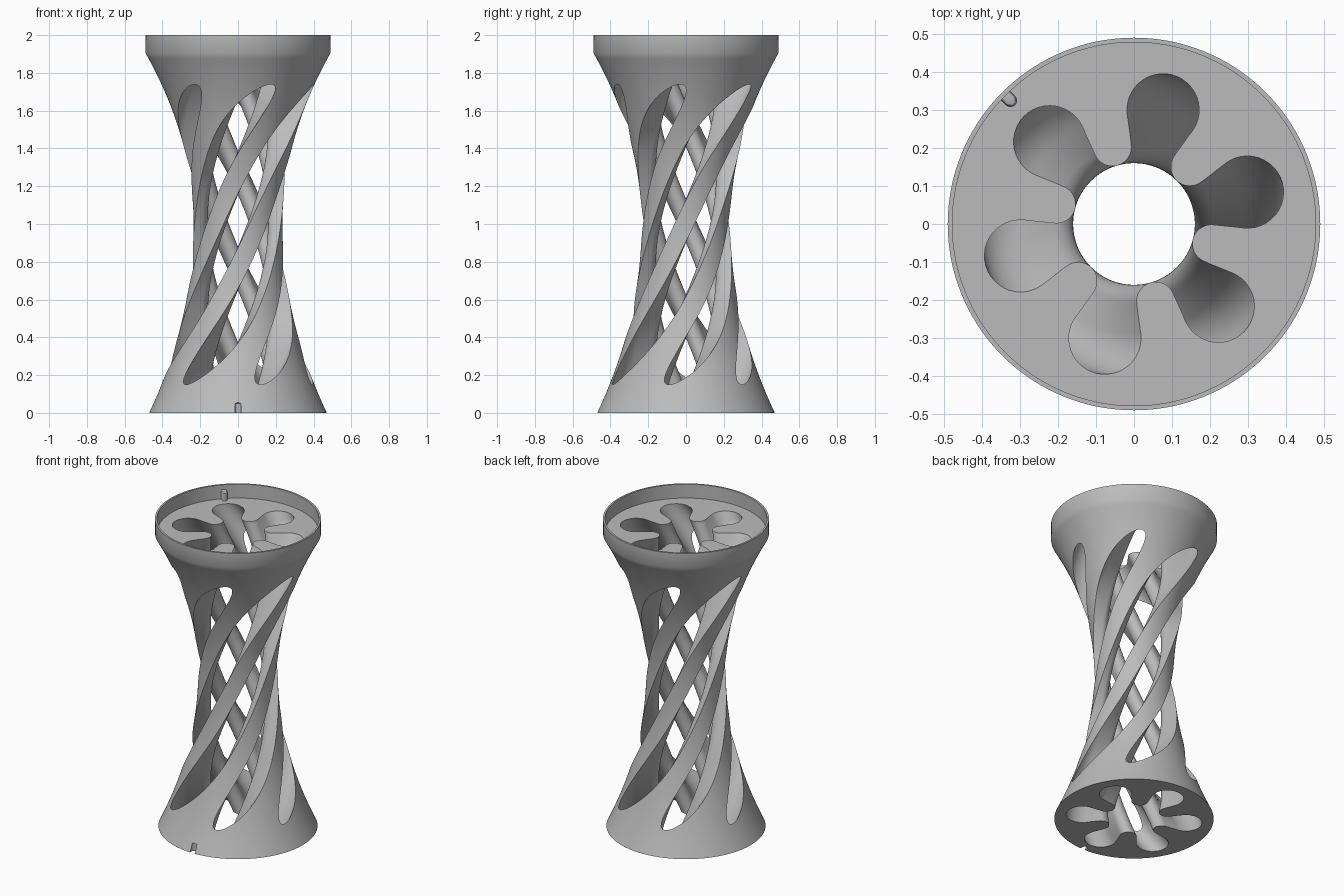
import bpy, bmesh, math
from mathutils import Matrix, Vector

if "Cube" in bpy.data.objects:
    bpy.data.objects.remove(bpy.data.objects["Cube"], do_unlink=True)

LOBES, SEGMENTS = 6, 144
FLOOR, WAIST = 1.91, 0.235
TWIST = math.radians(118.5)                       # turn per unit of height
START = math.radians(226) - 0.14 * TWIST          # lobe direction at the base

grey = bpy.data.materials.new("plain grey")
grey.use_nodes = True
colour = (0.5, 0.5, 0.5, 1)
grey.diffuse_color = colour
grey.node_tree.nodes["Principled BSDF"].inputs["Base Color"].default_value = colour


def make_object(name, bm):
    bmesh.ops.recalc_face_normals(bm, faces=bm.faces)
    mesh = bpy.data.meshes.new(name)
    bm.to_mesh(mesh)
    bm.free()
    obj = bpy.data.objects.new(name, mesh)
    bpy.context.collection.objects.link(obj)
    mesh.materials.append(grey)
    return obj


def skin(bm, rings):
    """Bridge equal rings of points and cap both ends."""
    loops = [[bm.verts.new(p) for p in ring] for ring in rings]
    n = len(loops[0])
    for low, high in zip(loops, loops[1:]):
        for i in range(n):
            j = (i + 1) % n
            bm.faces.new((low[i], low[j], high[j], high[i]))
    bm.faces.new(loops[0])
    bm.faces.new(loops[-1])


def circle(radius, z):
    turns = [math.tau * i / SEGMENTS for i in range(SEGMENTS)]
    return [(radius * math.cos(a), radius * math.sin(a), z) for a in turns]


def arc(centre, radius, start, end, steps):
    angles = [start + (end - start) * i / steps for i in range(steps + 1)]
    return [(centre[0] + radius * math.cos(a), centre[1] + radius * math.sin(a)) for a in angles]


def star_outline():
    """Round-headed lobes joined by round-nosed ridges."""
    head, head_r, nose_r = Vector((0.31, 0)), 0.095, 0.05
    ridge = Vector((math.cos(math.pi / LOBES), math.sin(math.pi / LOBES))) * 0.21
    gap = ridge - head
    tangent = math.atan2(gap.y, gap.x) - math.acos((head_r + nose_r) / gap.length)
    half = arc(head, head_r, 0, tangent, 12)
    half += arc(ridge, nose_r, tangent - math.pi, math.pi / LOBES - math.pi, 8)
    lobe = [(u, -v) for u, v in reversed(half[1:-1])] + half
    points = []
    for k in range(LOBES):
        turn = Matrix.Rotation(math.tau * k / LOBES, 2)
        points += [turn @ Vector(p) for p in lobe]
    return points


def peg(name, angle, reach, inner, low, high):
    """Small upright key with a rounded inner end and eased top."""
    w = 0.017
    plan = arc((inner + w, 0), w, math.pi / 2, 1.5 * math.pi, 10) + [(reach, -w), (reach, w)]
    turn = Matrix.Rotation(angle, 2)
    centre = Vector((reach, 0))
    rings = []
    for z, scale in ((low, 1), (high - 0.01, 1), (high - 0.003, 0.85), (high, 0.6)):
        flat = [turn @ (centre + (Vector(p) - centre) * scale) for p in plan]
        rings.append([(p.x, p.y, z) for p in flat])
    bm = bmesh.new()
    skin(bm, rings)
    return make_object(name, bm)


# Waisted body with a shallow cup in the top
profile = []
for i in range(65):
    z = 1.905 * i / 64
    flare = 0.235 if z < 1 else 0.311
    profile.append((WAIST + flare * (z - 1) ** 2, z))
profile += [(0.49, 2), (0.478, 2), (0.478, FLOOR)]
bm = bmesh.new()
skin(bm, [circle(r, z) for r, z in profile])
body = make_object("twisted_column", bm)

# Twisted star passage that opens the waist into spiral slots
outline = star_outline()
rings = []
for i in range(111):
    z = -0.05 + 2.0 * i / 110
    turn = Matrix.Rotation(START + TWIST * z, 2)
    rings.append([(*(turn @ p), z) for p in outline])
bm = bmesh.new()
skin(bm, rings)
passage = make_object("passage_cutter", bm)

# Key notch in the front of the base
notch = peg("notch_cutter", -math.pi / 2, 0.55, 0.435, -0.05, 0.06)

for cutter in (passage, notch):
    cutter.hide_render = True
    mod = body.modifiers.new(cutter.name, "BOOLEAN")
    mod.operation, mod.solver, mod.object = "DIFFERENCE", "EXACT", cutter
bpy.context.view_layer.update()
graph = bpy.context.evaluated_depsgraph_get()
carved = bpy.data.meshes.new_from_object(body.evaluated_get(graph))
body.modifiers.clear()
body.data = carved
for cutter in (passage, notch):
    bpy.data.objects.remove(cutter, do_unlink=True)

# Matching key inside the cup
key = peg("locating_key", math.radians(135), 0.48, 0.442, FLOOR - 0.01, 1.97)

bpy.ops.object.select_all(action="DESELECT")
for obj in (body, key):
    obj.select_set(True)
bpy.context.view_layer.objects.active = body
bpy.ops.object.shade_smooth_by_angle(angle=math.radians(30))
